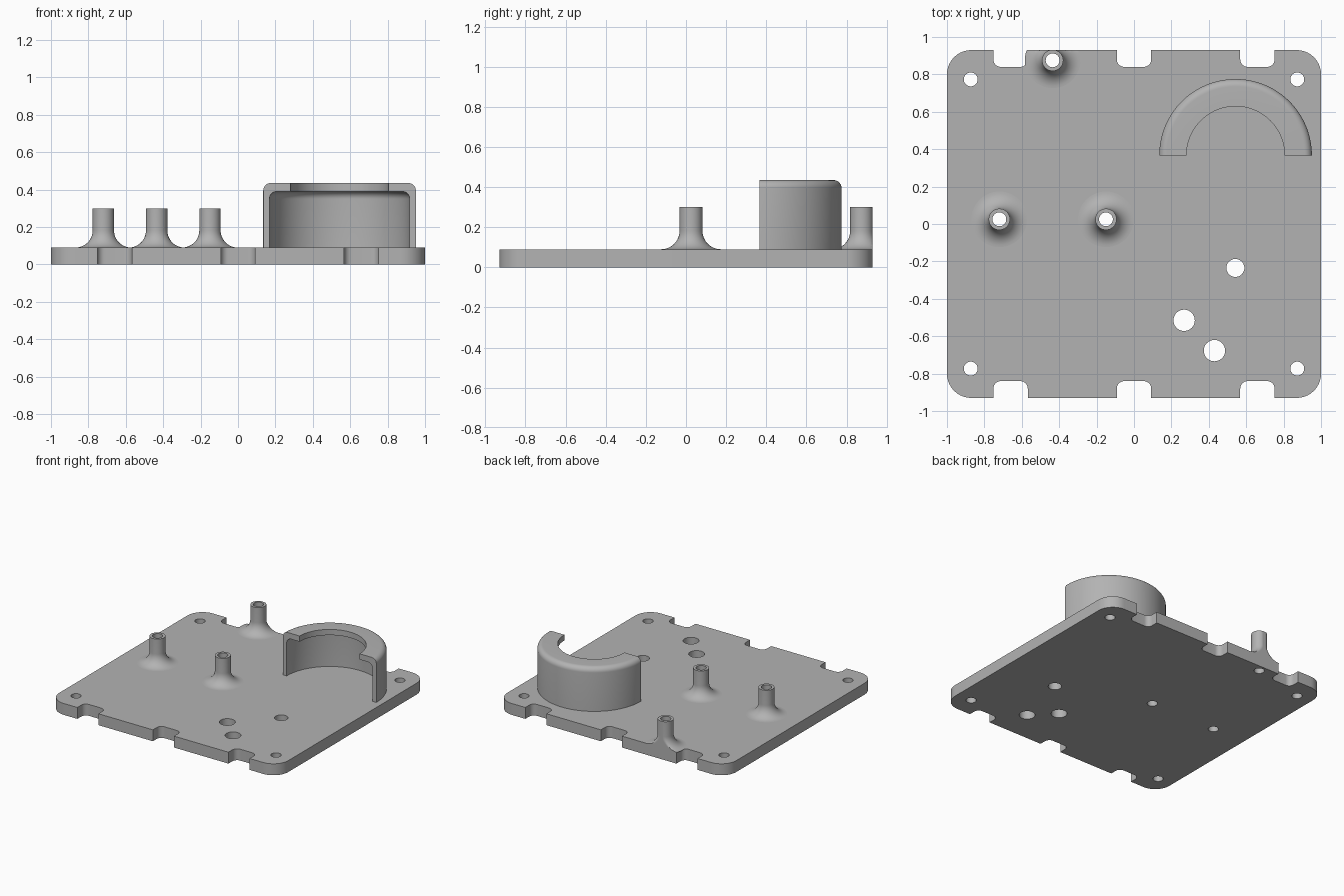
import bpy
import bmesh
from math import cos, sin, pi, radians

if "Cube" in bpy.data.objects:
    bpy.data.objects.remove(bpy.data.objects["Cube"])

HALF_X, HALF_Y, THICK = 1.0, 0.93, 0.09
BORE = 0.037
POSTS = {"left_post": (-0.15, 0.025), "right_post": (-0.72, 0.025), "back_post": (-0.435, 0.875)}

grey = bpy.data.materials.new("plain grey")
grey.use_nodes = True
colour = (0.45, 0.45, 0.45, 1)
grey.diffuse_color = colour
grey.node_tree.nodes["Principled BSDF"].inputs["Base Color"].default_value = colour


def arc(cx, cy, r, start, end, steps=10):
    """Points on a circular arc, angles in degrees."""
    angles = [radians(start + (end - start) * i / steps) for i in range(steps + 1)]
    return [(cx + r * cos(a), cy + r * sin(a)) for a in angles]


def circle(cx, cy, r):
    return arc(cx, cy, r, 0, 360, 48)[:-1]


def finish(obj):
    """Weld, orient, colour and shade a part."""
    bm = bmesh.new()
    bm.from_mesh(obj.data)
    bmesh.ops.remove_doubles(bm, verts=bm.verts, dist=1e-5)
    bmesh.ops.recalc_face_normals(bm, faces=bm.faces)
    bm.to_mesh(obj.data)
    bm.free()
    obj.data.materials.clear()
    obj.data.materials.append(grey)
    bpy.ops.object.select_all(action="DESELECT")
    obj.select_set(True)
    bpy.context.view_layer.objects.active = obj
    bpy.ops.object.shade_smooth_by_angle(angle=radians(30))


def extruded_plate(name, outlines, thickness):
    """First outline is the edge, the others are holes."""
    curve = bpy.data.curves.new(name, "CURVE")
    curve.dimensions = "2D"
    curve.fill_mode = "BOTH"
    curve.extrude = thickness / 2
    for points in outlines:
        spline = curve.splines.new("POLY")
        spline.points.add(len(points) - 1)
        for p, (x, y) in zip(spline.points, points):
            p.co = (x, y, 0, 1)
        spline.use_cyclic_u = True
    source = bpy.data.objects.new(name + "_outline", curve)
    bpy.context.collection.objects.link(source)
    evaluated = source.evaluated_get(bpy.context.evaluated_depsgraph_get())
    mesh = bpy.data.meshes.new_from_object(evaluated)
    bpy.data.objects.remove(source)
    obj = bpy.data.objects.new(name, mesh)
    bpy.context.collection.objects.link(obj)
    for v in mesh.vertices:
        v.co.z += thickness / 2
    finish(obj)


def lathe(name, profile, centre, sweep, steps, closed, y_limit=None):
    """Turn an (r, z) profile about a vertical axis; partial sweeps get end caps."""
    bm = bmesh.new()
    rings = []
    for i in range(steps + 1):
        a = radians(sweep * i / steps)
        ring = []
        for r, z in profile:
            y = centre[1] + r * sin(a)
            if y_limit is not None:
                y = min(y, y_limit)
            ring.append(bm.verts.new((centre[0] + r * cos(a), y, z)))
        rings.append(ring)
    count = len(profile)
    for a, b in zip(rings, rings[1:]):
        for j in range(count if closed else count - 1):
            k = (j + 1) % count
            bm.faces.new((a[j], b[j], b[k], a[k]))
    if sweep < 360:
        bm.faces.new(rings[0])
        bm.faces.new(rings[-1])
    mesh = bpy.data.meshes.new(name)
    bm.to_mesh(mesh)
    bm.free()
    obj = bpy.data.objects.new(name, mesh)
    bpy.context.collection.objects.link(obj)
    finish(obj)


# Base plate: front half of the edge, then the same turned half a circle
corner, notch_half, notch_depth, notch_round = 0.13, 0.092, 0.09, 0.04
inner_y = -HALF_Y + notch_depth
half = arc(-HALF_X + corner, -HALF_Y + corner, corner, 180, 270)
for nx in (-0.66, 0, 0.66):
    half.append((nx - notch_half, -HALF_Y))
    half += arc(nx - notch_half + notch_round, inner_y - notch_round, notch_round, 180, 90, 8)
    half += arc(nx + notch_half - notch_round, inner_y - notch_round, notch_round, 90, 0, 8)
    half.append((nx + notch_half, -HALF_Y))
half += arc(HALF_X - corner, -HALF_Y + corner, corner, 270, 360)
edge = half + [(-x, -y) for x, y in half]

# Corner screw holes, post bores and the three loose holes
holes = [circle(sx * 0.873, sy * 0.773, BORE) for sx in (-1, 1) for sy in (-1, 1)]
holes += [circle(x, y, BORE) for x, y in POSTS.values()]
holes += [circle(0.542, -0.235, 0.048), circle(0.268, -0.515, 0.057), circle(0.43, -0.677, 0.057)]
extruded_plate("base_plate", [edge] + holes, THICK)

# Hollow posts with flared feet, trimmed at the plate's back edge
post_r, flare, post_top = 0.057, 0.092, 0.30
post_profile = arc(post_r + flare, THICK + flare, flare, 270, 180, 12)
post_profile += [(post_r, post_top), (BORE, post_top), (BORE, THICK)]
for name, centre in POSTS.items():
    lathe(name, post_profile, centre, 360, 48, False, HALF_Y)

# Half-round holder with an inward lip
outer, inner, lip, top, lip_under, rim = 0.408, 0.375, 0.262, 0.435, 0.39, 0.04
holder = [(inner, THICK - 0.005)]
holder += arc(inner - rim, lip_under - rim, rim, 0, 90, 8)
holder += [(lip, lip_under), (lip, top)]
holder += arc(outer - rim, top - rim, rim, 90, 0, 8)
holder.append((outer, THICK - 0.005))
lathe("half_round_holder", holder, (0.543, 0.367), 180, 64, True)
